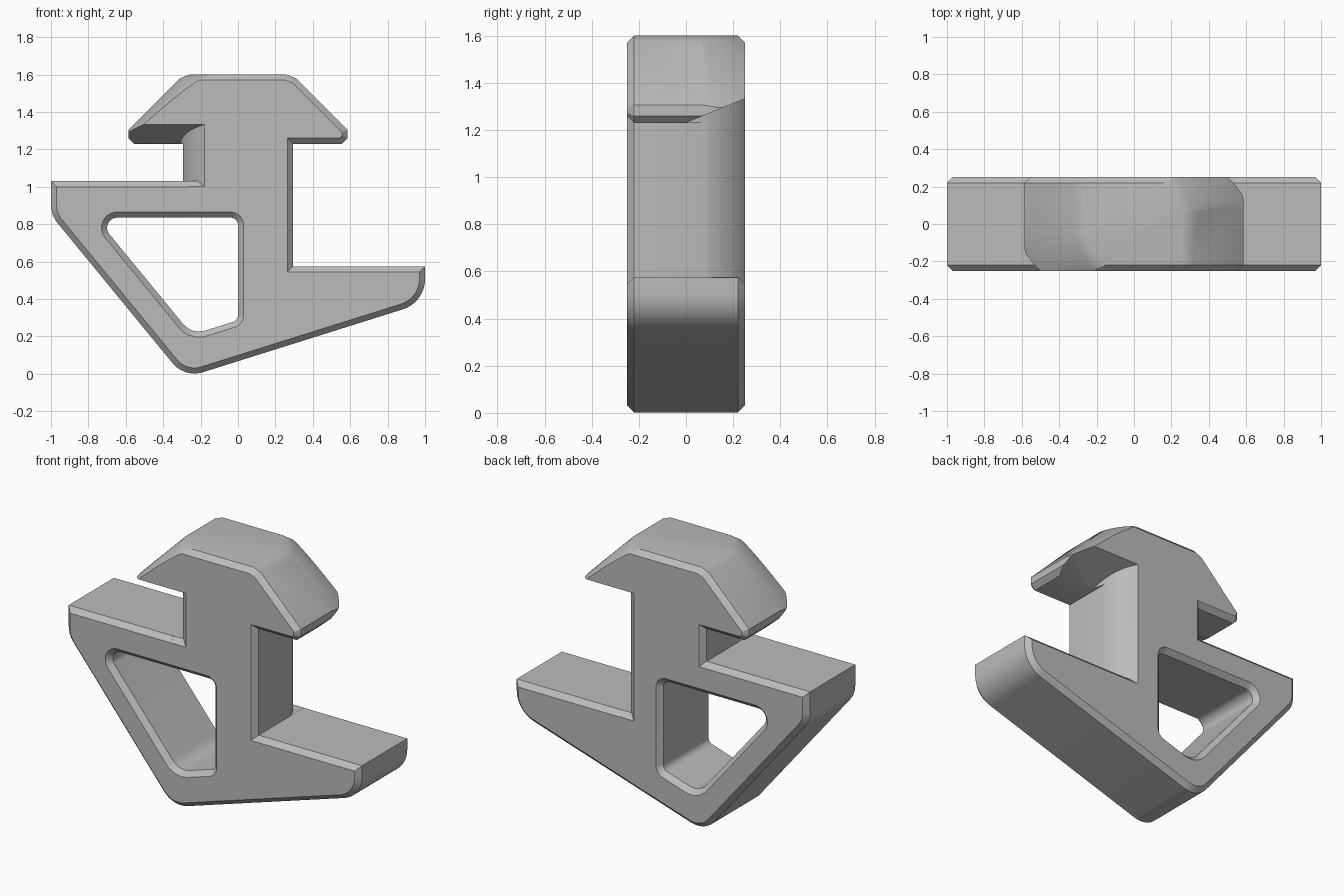
import bpy, bmesh, math
from mathutils import Vector, Matrix

cube = bpy.data.objects.get("Cube")
if cube:
    bpy.data.objects.remove(cube, do_unlink=True)

HALF, CHAMFER = 0.25, 0.03


def rounded(corners, steps=10):
    """Outline from (x, z) or (x, z, radius) corners."""
    out, n = [], len(corners)
    for i, c in enumerate(corners):
        p = Vector(c[:2])
        if len(c) == 2:
            out.append(p)
            continue
        a = (Vector(corners[i - 1][:2]) - p).normalized()
        b = (Vector(corners[(i + 1) % n][:2]) - p).normalized()
        half = a.angle(b) / 2
        centre = p + (a + b).normalized() * c[2] / math.sin(half)
        start = p + a * c[2] / math.tan(half) - centre
        sweep = start.angle_signed(p + b * c[2] / math.tan(half) - centre)
        for k in range(steps + 1):
            out.append(centre + Matrix.Rotation(-sweep * k / steps, 2) @ start)
    return out


def offset(points, d):
    """Mitred outward offset of a counter-clockwise outline."""
    out, n = [], len(points)
    for i, p in enumerate(points):
        e1 = (p - points[i - 1]).normalized()
        e2 = (points[(i + 1) % n] - p).normalized()
        n1, n2 = Vector((e1.y, -e1.x)), Vector((e2.y, -e2.x))
        out.append(p + (n1 + n2) * d / (1 + n1.dot(n2)))
    return out


def loft(name, rings):
    """Closed solid from equal rings of 3D points."""
    bm = bmesh.new()
    loops = [[bm.verts.new(p) for p in ring] for ring in rings]
    n = len(loops[0])
    for r, s in zip(loops, loops[1:]):
        for i in range(n):
            j = (i + 1) % n
            bm.faces.new((r[i], r[j], s[j], s[i]))
    bm.faces.new(loops[0][::-1])
    bm.faces.new(loops[-1])
    bmesh.ops.recalc_face_normals(bm, faces=bm.faces[:])
    mesh = bpy.data.meshes.new(name)
    bm.to_mesh(mesh)
    bm.free()
    ob = bpy.data.objects.new(name, mesh)
    bpy.context.collection.objects.link(ob)
    return ob


def prism(name, points, layers, turn=0):
    """Stack (depth, outward offset) layers of an outline along y, turned about z."""
    rot = Matrix.Rotation(math.radians(turn), 3, 'Z')
    return loft(name, [[rot @ Vector((p.x, y, p.y)) for p in offset(points, d)]
                       for y, d in layers])


def revolve(name, profile, sides=128):
    ring = [(math.cos(math.tau * k / sides), math.sin(math.tau * k / sides))
            for k in range(sides)]
    return loft(name, [[(r * c, r * s, z) for c, s in ring] for r, z in profile])


def subtract(target, cutter):
    cutter.hide_render = True
    mod = target.modifiers.new("cut", 'BOOLEAN')
    mod.operation, mod.solver, mod.object = 'DIFFERENCE', 'EXACT', cutter
    bpy.context.view_layer.update()
    with bpy.context.temp_override(object=target, active_object=target,
                                   selected_objects=[target]):
        bpy.ops.object.modifier_apply(modifier=mod.name)
    bpy.data.objects.remove(cutter, do_unlink=True)


# Chamfered slab: head, stem, two arms and pointed foot
head_right = [(0.295, 1.23), (0.555, 1.23), (0.585, 1.26), (0.585, 1.305),
              (0.31, 1.58), (0.26, 1.6)]
head_left = [(-x, z) for x, z in reversed(head_right)]
outline = rounded([(-0.285, -0.022, 0.15), (1, 0.382, 0.17), (1, 0.575), (0.295, 0.575)]
                  + head_right + head_left
                  + [(-0.295, 1.03), (-1, 1.03), (-1, 0.849, 0.15)])
clip = prism("clip_body", outline, [(-HALF, -CHAMFER), (CHAMFER - HALF, 0),
                                    (HALF - CHAMFER, 0), (HALF, -CHAMFER)])

# Rounded triangular window with flared rims
window = rounded([(-0.246, 0.209, 0.11), (0, 0.286, 0.04),
                  (0, 0.835, 0.04), (-0.76, 0.835, 0.054)])
flare = 2 * CHAMFER
subtract(clip, prism("window_cutter", window,
                     [(-HALF - CHAMFER, flare), (CHAMFER - HALF, 0),
                      (HALF - CHAMFER, 0), (HALF + CHAMFER, flare)]))

# Two opposite quadrants are turned round, with a ramp under the head
for turn, arm_top in ((90, 1.03), (270, 0.575)):
    z = arm_top + 0.001
    ramp = [Vector(p) for p in ((0, z), (0, 1.23), (-0.28, 1.345), (-0.28, z - 0.06),
                                (-0.22, z))]
    under = prism("ramp_cutter", ramp[::-1], [(0, 0), (0.8, 0)], turn)
    subtract(under, revolve("stem_core", [(0.308, 0.2), (0.308, 1.5)]))
    subtract(clip, under)

    block = [Vector(p) for p in ((-0.28, 1.2), (0, 1.2), (0, 1.7), (-0.28, 1.7))]
    outer = prism("head_cutter", block, [(0, 0), (0.8, 0)], turn)
    subtract(outer, revolve("head_core", [(0.6, 1.1), (0.6, 1.295), (0.317, 1.58),
                                          (0.267, 1.6), (0.26, 1.8)]))
    subtract(clip, outer)

# Plain grey finish
grey = bpy.data.materials.new("light_grey")
grey.use_nodes = True
colour = (0.5, 0.5, 0.5, 1)
grey.diffuse_color = colour
grey.node_tree.nodes["Principled BSDF"].inputs["Base Color"].default_value = colour
clip.data.materials.clear()
clip.data.materials.append(grey)
for poly in clip.data.polygons:
    poly.material_index = 0

bpy.ops.object.select_all(action='DESELECT')
clip.select_set(True)
bpy.context.view_layer.objects.active = clip
bpy.ops.object.shade_smooth_by_angle(angle=math.radians(25))
